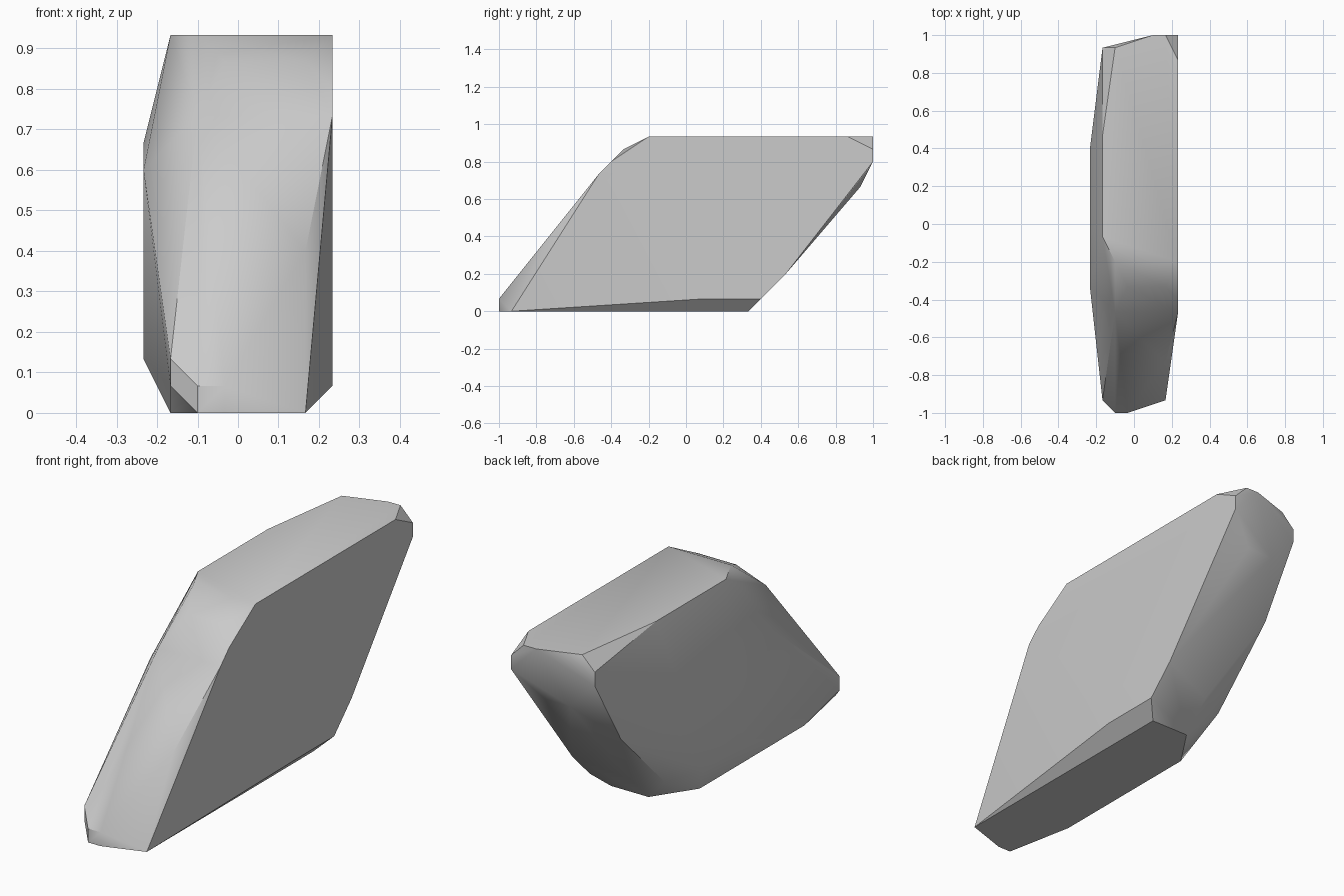
import bpy
import bmesh
from math import radians

if "Cube" in bpy.data.objects:
    bpy.data.objects.remove(bpy.data.objects["Cube"], do_unlink=True)

# Length of one modelling step
STEP = 1 / 15

# Lengthwise slices of the slab: x position, then (y, z) corners in steps
SLICES = {
    -3.5: [(-5, 9), (0, 10), (6, 10), (6, 6), (3, 2), (-1, 2)],
    -2.5: [(-14, 1), (-14, 2), (-1, 14), (7, 14), (14, 13), (14, 12),
           (11, 7), (7, 3), (6, 2), (2, 0), (-10, 0)],
    -1.5: [(-15, 0), (-15, 1), (-7, 11), (-3, 14), (14, 14)],
    -0.5: [(-15, 0), (-15, 1), (-5, 13), (14, 10), (7, 2), (5, 0)],
    1.5: [(15, 14), (14, 10)],
    2.5: [(-14, 0), (-11, 6), (-5, 13), (15, 14), (5, 0)],
    3.5: [(-7, 11), (-6, 12), (-3, 14), (13, 14), (15, 13), (15, 12),
          (8, 3), (6, 1), (1.5, 1)],
}


def make_material(name, colour):
    """Plain single-colour material."""
    material = bpy.data.materials.new(name)
    material.use_nodes = True
    material.diffuse_color = colour
    shader = material.node_tree.nodes["Principled BSDF"]
    shader.inputs["Base Color"].default_value = colour
    return material


def make_hull(name, slices, material):
    """Wrap a tight convex skin around all the slice corners."""
    bm = bmesh.new()
    for x, corners in slices.items():
        for y, z in corners:
            bm.verts.new((x * STEP, y * STEP, z * STEP))
    result = bmesh.ops.convex_hull(bm, input=bm.verts[:])
    leftovers = result["geom_interior"] + result["geom_unused"]
    loose = {v for v in leftovers if isinstance(v, bmesh.types.BMVert)}
    bmesh.ops.delete(bm, geom=list(loose), context="VERTS")
    # Merge flat neighbours into clean facets
    bmesh.ops.dissolve_limit(bm, angle_limit=radians(1),
                             verts=bm.verts[:], edges=bm.edges[:])
    bmesh.ops.recalc_face_normals(bm, faces=bm.faces[:])
    mesh = bpy.data.meshes.new(name)
    bm.to_mesh(mesh)
    bm.free()
    mesh.materials.append(material)
    part = bpy.data.objects.new(name, mesh)
    bpy.context.collection.objects.link(part)
    return part


# Leaning stone slab with chipped corners
stone_grey = make_material("stone grey", (0.6, 0.6, 0.6, 1))
slab = make_hull("stone_slab", SLICES, stone_grey)

# Soften the shallow creases, keep the chipped edges crisp
bpy.ops.object.select_all(action="DESELECT")
slab.select_set(True)
bpy.context.view_layer.objects.active = slab
bpy.ops.object.shade_smooth_by_angle(angle=radians(30))
